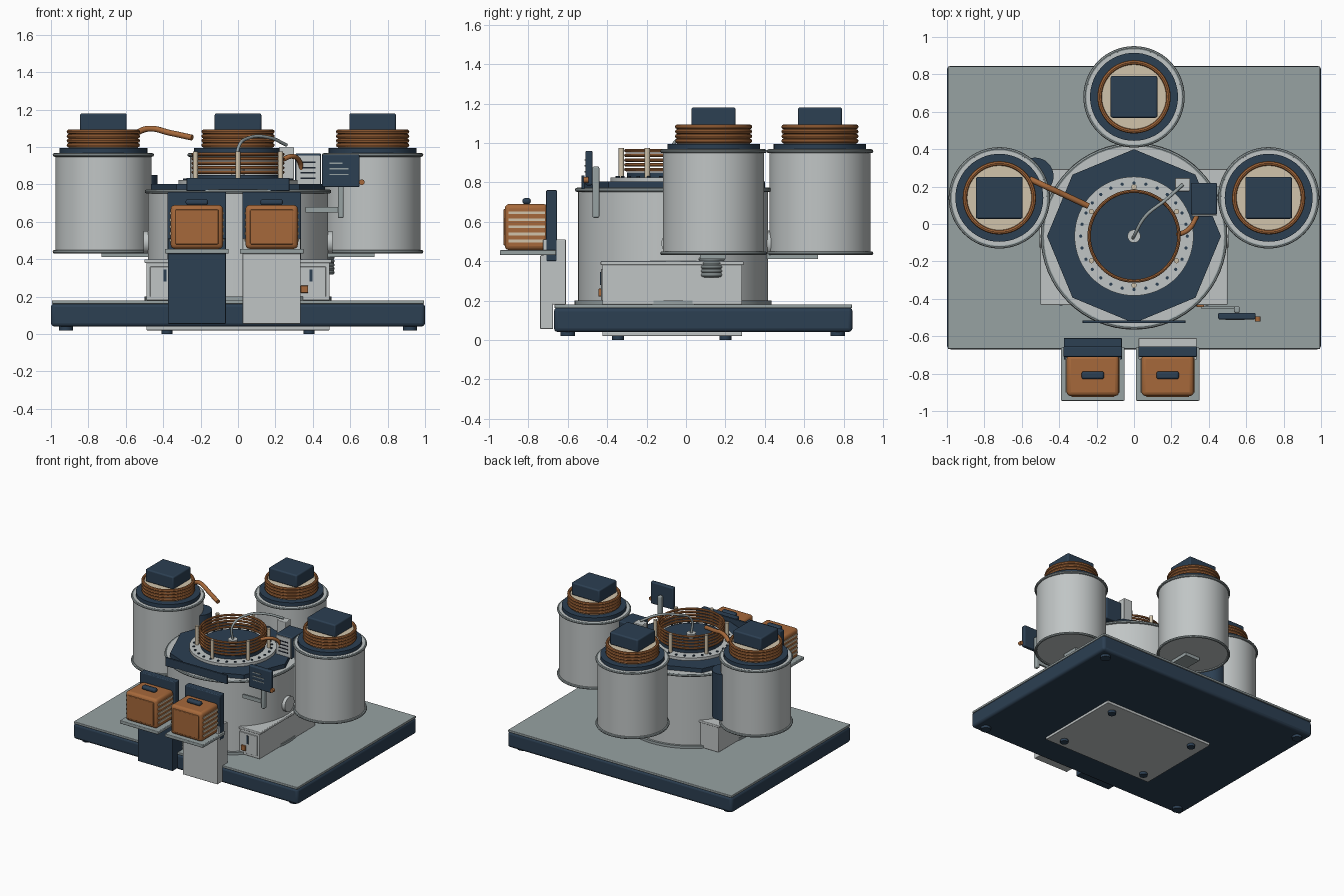
import bpy, math
from mathutils import Vector

if "Cube" in bpy.data.objects:
    bpy.data.objects.remove(bpy.data.objects["Cube"])


def material(name, rgb):
    m = bpy.data.materials.new(name)
    m.diffuse_color = (*rgb, 1)
    m.use_nodes = True
    m.node_tree.nodes["Principled BSDF"].inputs["Base Color"].default_value = m.diffuse_color
    return m


LIGHT = material("light grey", (0.53, 0.56, 0.56))
GREY = material("mid grey", (0.31, 0.36, 0.365))
NAVY = material("navy", (0.025, 0.05, 0.085))
COPPER = material("copper", (0.38, 0.14, 0.043))
CREAM = material("cream", (0.64, 0.55, 0.41))
DARK = material("near black", (0.01, 0.015, 0.025))


def finish(name, mat, smooth=True):
    o = bpy.context.object
    o.name = name
    o.data.materials.append(mat)
    if smooth:
        bpy.ops.object.shade_smooth_by_angle(angle=math.radians(35))
    return o


def box(name, x, y, z, mat, bevel=0.0):
    """Box from (min, max) pairs."""
    bpy.ops.mesh.primitive_cube_add(size=1, location=[sum(p) / 2 for p in (x, y, z)])
    o = bpy.context.object
    o.scale = [p[1] - p[0] for p in (x, y, z)]
    bpy.ops.object.transform_apply(location=False, rotation=False, scale=True)
    if bevel:
        b = o.modifiers.new("bevel", "BEVEL")
        b.width, b.segments = bevel, 3
    return finish(name, mat, bool(bevel))


def cyl(name, x, y, z0, z1, r, mat, n=64, rot=0):
    bpy.ops.mesh.primitive_cylinder_add(vertices=n, radius=r, depth=z1 - z0,
                                        location=(x, y, (z0 + z1) / 2), rotation=(0, 0, rot))
    return finish(name, mat, n > 8)


def ring(name, x, y, z, r, t, mat):
    bpy.ops.mesh.primitive_torus_add(location=(x, y, z), major_radius=r, minor_radius=t,
                                     major_segments=64, minor_segments=8)
    return finish(name, mat)


def tube(name, pts, r, mat):
    cu = bpy.data.curves.new(name, "CURVE")
    cu.dimensions = "3D"
    cu.bevel_depth, cu.bevel_resolution, cu.use_fill_caps = r, 3, True
    s = cu.splines.new("BEZIER")
    s.bezier_points.add(len(pts) - 1)
    for p, c in zip(s.bezier_points, pts):
        p.co = c
        p.handle_left_type = p.handle_right_type = "AUTO"
    cu.materials.append(mat)
    o = bpy.data.objects.new(name, cu)
    bpy.context.collection.objects.link(o)
    return o


def port(name, start, end, r, mat):
    """Cylinder between two points."""
    a, b = Vector(start), Vector(end)
    bpy.ops.mesh.primitive_cylinder_add(vertices=32, radius=r, depth=(b - a).length, location=(a + b) / 2)
    bpy.context.object.rotation_euler = (b - a).to_track_quat("Z", "Y").to_euler()
    return finish(name, mat)


CY = -0.065  # centre of the main vessel

# Platform, deck, feet and underside plate
box("platform", (-1, 1), (-0.67, 0.845), (0.04, 0.165), NAVY, 0.02)
box("deck", (-0.995, 0.995), (-0.668, 0.843), (0.162, 0.18), GREY, 0.004)
for sx in (-1, 1):
    for y in (-0.6, 0.77):
        cyl("foot", sx * 0.92, y, 0.02, 0.045, 0.037, NAVY, 24)
    for y in (-0.345, 0.2):
        cyl("plate_foot", sx * 0.38, y, 0.0, 0.03, 0.03, NAVY, 24)
box("underside_plate", (-0.49, 0.49), (-0.425, 0.285), (0.02, 0.042), LIGHT, 0.004)

# Main vessel with flanges and square plinth
cyl("vessel", 0, CY, 0.18, 0.77, 0.482, LIGHT)
cyl("vessel_base_flange", 0, CY, 0.18, 0.2, 0.5, GREY)
ring("vessel_top_flange", 0, CY, 0.762, 0.488, 0.011, GREY)
box("plinth", (-0.49, 0.49), (-0.425, 0.285), (0.18, 0.38), LIGHT, 0.005)
box("plinth_lid", (-0.5, 0.5), (-0.433, 0.293), (0.38, 0.4), LIGHT, 0.005)
for sx in (-1, 1):
    box("plinth_panel", sorted((sx * 0.28, sx * 0.47)), (-0.431, -0.42), (0.2, 0.36), LIGHT, 0.002)
    box("panel_slot", (sx * 0.39 - 0.007, sx * 0.39 + 0.007), (-0.437, -0.428), (0.28, 0.345), NAVY)
box("plinth_valve", (0.335, 0.375), (-0.445, -0.425), (0.22, 0.26), COPPER, 0.004)

# Octagonal lid with front skirt
cyl("octagon_lid", 0, CY, 0.768, 0.803, 0.465, NAVY, 8)
box("lid_front_plate", (-0.275, 0.275), (-0.53, -0.515), (0.765, 0.835), NAVY, 0.003)
cyl("bolt_ring", 0, CY, 0.8, 0.825, 0.318, LIGHT)
for i in range(28):
    a = math.tau * i / 28
    cyl("bolt", 0.285 * math.cos(a), CY + 0.285 * math.sin(a), 0.82, 0.832, 0.009, NAVY, 8)
cyl("centre_disc", 0, CY, 0.82, 0.85, 0.235, NAVY)
cyl("centre_hub", 0, CY, 0.85, 0.88, 0.035, LIGHT, 24)

# Open coil around the centre with posts
for i in range(5):
    ring("centre_coil", 0, CY, 0.865 + 0.024 * i, 0.24, 0.009, COPPER)
for i in range(6):
    a = math.tau * i / 6 + math.pi / 2
    cyl("coil_post", 0.263 * math.cos(a), CY + 0.263 * math.sin(a), 0.82, 0.975, 0.014, CREAM, 12)
tube("sensor_pipe", [(0, CY, 0.86), (0, CY, 0.99), (0.06, 0.04, 1.05), (0.17, 0.13, 1.05),
                     (0.26, 0.21, 1.01)], 0.009, GREY)

# Junction box on the lid
box("pipe_block", (0.22, 0.3), (0.175, 0.245), (0.8, 1.0), LIGHT, 0.005)
box("junction_box", (0.305, 0.445), (0.05, 0.22), (0.79, 0.965), NAVY, 0.008)
box("junction_face", (0.31, 0.44), (0.042, 0.051), (0.8, 0.955), LIGHT)
for i in range(4):
    box("junction_vent", (0.335, 0.415), (0.039, 0.043), (0.83 + 0.028 * i, 0.838 + 0.028 * i), DARK)
tube("junction_hose", [(0.23, -0.06, 0.93), (0.29, -0.03, 0.95), (0.33, 0.03, 0.92), (0.34, 0.06, 0.87)],
     0.013, COPPER)

# Control panel on its post
box("control_panel", (0.45, 0.65), (-0.51, -0.475), (0.785, 0.96), NAVY, 0.008)
for i, w in enumerate((0.1, 0.1, 0.07)):
    box("panel_line", (0.49, 0.49 + w), (-0.514, -0.509), (0.85 + 0.03 * i, 0.857 + 0.03 * i), GREY)
box("panel_post", (0.535, 0.565), (-0.475, -0.44), (0.62, 0.88), GREY, 0.008)
box("panel_bracket", (0.36, 0.55), (-0.455, -0.44), (0.65, 0.68), GREY)
port("panel_knob", (0.662, -0.52, 0.812), (0.662, -0.495, 0.812), 0.015, COPPER)


# Three satellite tanks with coil heads
def tank(x, y):
    cyl("tank", x, y, 0.44, 0.965, 0.257, LIGHT)
    for z in (0.44, 0.958):
        ring("tank_rim", x, y, z, 0.261, 0.01, GREY)
    cyl("tank_cap", x, y, 0.96, 0.995, 0.235, NAVY)
    cyl("coil_core", x, y, 0.99, 1.08, 0.185, CREAM)
    for i in range(4):
        ring("tank_coil", x, y, 1.01 + 0.024 * i, 0.184, 0.012, COPPER)
    box("tank_head", (x - 0.125, x + 0.125), (y - 0.112, y + 0.112), (1.08, 1.18), NAVY, 0.01)


for x, y in ((0, 0.68), (-0.72, 0.14), (0.72, 0.14)):
    tank(x, y)
for sx in (-1, 1):
    box("tank_arm", sorted((sx * 0.42, sx * 0.73)), (0.07, 0.2), (0.412, 0.438), GREY)
    port("side_port", (sx * 0.44, CY, 0.49), (sx * 0.505, CY, 0.49), 0.06, LIGHT)
box("rear_arm", (-0.065, 0.065), (0.38, 0.67), (0.412, 0.438), GREY)
port("rear_port", (0, 0.38, 0.49), (0, 0.45, 0.49), 0.065, LIGHT)
cyl("side_canister", -0.53, 0.255, 0.48, 0.85, 0.1, NAVY, 32)

# Bellows below the right tank
for i in range(5):
    ring("bellows", 0.45, 0.13, 0.33 + 0.02 * i, 0.055, 0.012, GREY)
cyl("bellows_core", 0.45, 0.13, 0.32, 0.43, 0.052, GREY, 32)
cyl("bellows_tip", 0.45, 0.13, 0.28, 0.325, 0.033, NAVY, 24)

# Copper hose from the left tank
tube("copper_hose", [(-0.555, 0.24, 1.07), (-0.48, 0.205, 1.098), (-0.36, 0.15, 1.075), (-0.245, 0.096, 1.05)],
     0.016, COPPER)


# Front stations: stand, tray, copper case
def station(x, stand):
    box("stand", (x - 0.155, x + 0.155), (-0.74, -0.675), (0.055, 0.43), stand, 0.004)
    box("stand_hook", (x - 0.155, x + 0.155), (-0.725, -0.61), (0.18, 0.51), stand, 0.004)
    box("tray", (x - 0.17, x + 0.17), (-0.945, -0.66), (0.43, 0.456), GREY, 0.005)
    box("back_plate", (x - 0.157, x + 0.157), (-0.71, -0.655), (0.4, 0.76), NAVY, 0.006)
    box("case", (x - 0.14, x + 0.14), (-0.92, -0.7), (0.456, 0.69), COPPER, 0.022)
    box("case_front", (x - 0.115, x + 0.115), (-0.926, -0.915), (0.48, 0.665), COPPER, 0.005)
    box("case_handle", (x - 0.06, x + 0.06), (-0.83, -0.788), (0.69, 0.72), NAVY, 0.012)
    for s in (-1, 1):
        for i in range(5):
            z = 0.495 + 0.036 * i
            box("case_rib", (x + s * 0.141 - 0.004, x + s * 0.141 + 0.004), (-0.9, -0.715),
                (z, z + 0.014), CREAM)


station(-0.22, NAVY)
station(0.18, LIGHT)
